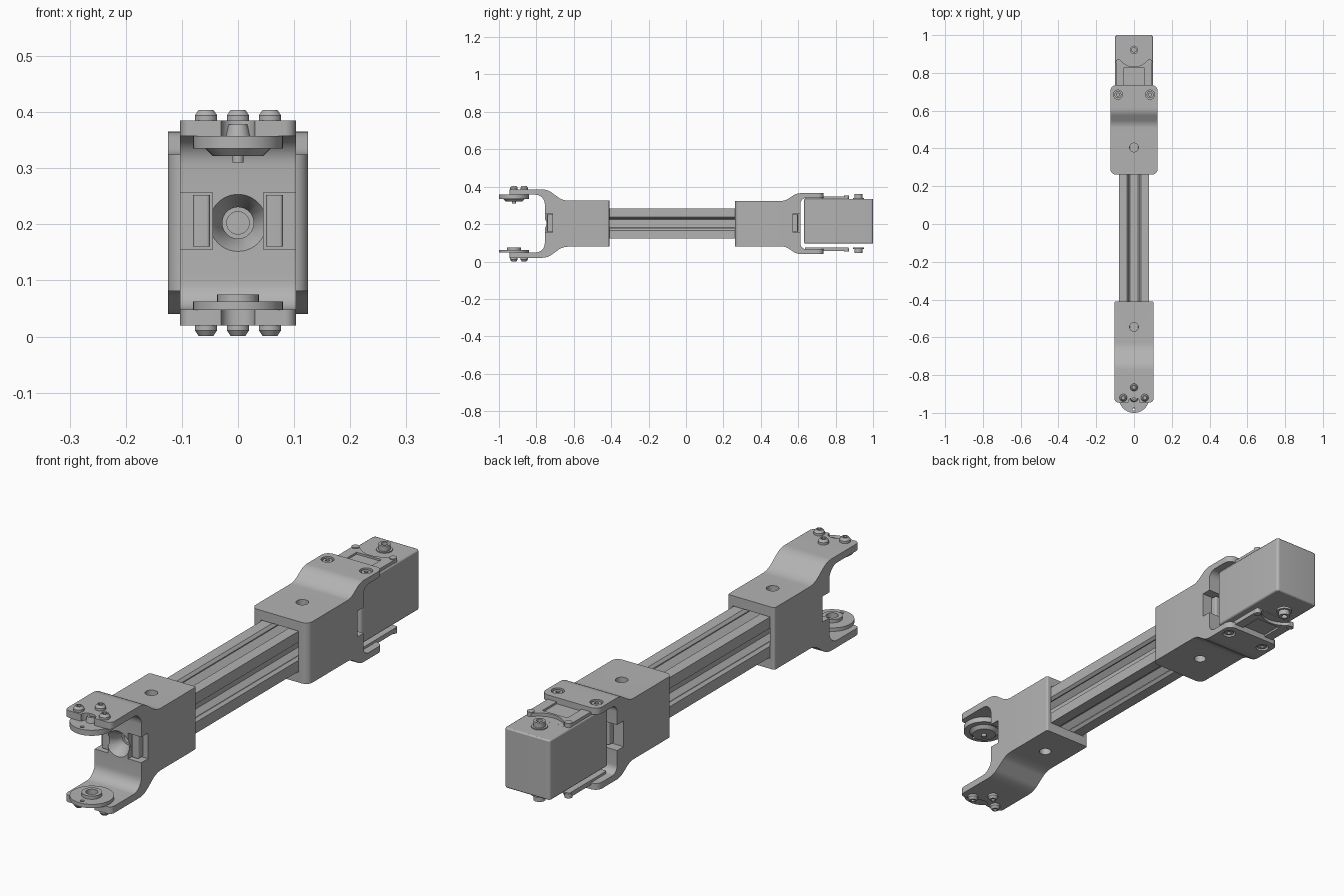
import bpy, bmesh, math
from mathutils import Matrix, Vector

if "Cube" in bpy.data.objects:
    bpy.data.objects.remove(bpy.data.objects["Cube"], do_unlink=True)

ZC = 0.2025          # height of the long axis
parts = []

grey = bpy.data.materials.new("plain grey")
grey.use_nodes = True
grey.diffuse_color = (0.45, 0.45, 0.45, 1)
grey.node_tree.nodes["Principled BSDF"].inputs["Base Color"].default_value = (0.45, 0.45, 0.45, 1)


def finish(name, bm):
    bmesh.ops.recalc_face_normals(bm, faces=bm.faces)
    mesh = bpy.data.meshes.new(name)
    bm.to_mesh(mesh)
    bm.free()
    mesh.materials.append(grey)
    ob = bpy.data.objects.new(name, mesh)
    bpy.context.scene.collection.objects.link(ob)
    parts.append(ob)
    return ob


def fillet(corners, steps=8):
    """Round each (a, b, radius) corner of a closed outline."""
    out = []
    for i, (a, b, r) in enumerate(corners):
        p = Vector((a, b))
        if r == 0:
            out.append(p)
            continue
        u = (Vector(corners[i - 1][:2]) - p).normalized()
        v = (Vector(corners[(i + 1) % len(corners)][:2]) - p).normalized()
        half = u.angle(v) / 2
        centre = p + (u + v).normalized() * (r / math.sin(half))
        t = r / math.tan(half)
        start, end = p + u * t - centre, p + v * t - centre
        sweep = start.angle_signed(end)
        for k in range(steps + 1):
            out.append(centre + Matrix.Rotation(-sweep * k / steps, 2) @ start)
    return out


def prism(name, outline, axis, lo, hi):
    place = {"x": lambda p: (lo, p[0], p[1]),
             "y": lambda p: (p[0], lo, p[1]),
             "z": lambda p: (p[0], p[1], lo)}[axis]
    bm = bmesh.new()
    face = bm.faces.new([bm.verts.new(place(p)) for p in outline])
    ext = bmesh.ops.extrude_face_region(bm, geom=[face])["geom"]
    shift = Vector([(hi - lo) * (axis == c) for c in "xyz"])
    bmesh.ops.translate(bm, vec=shift, verts=[g for g in ext if isinstance(g, bmesh.types.BMVert)])
    return finish(name, bm)


def box(name, x, y, z, r=0):
    corners = [(x[0], y[0], r), (x[1], y[0], r), (x[1], y[1], r), (x[0], y[1], r)]
    return prism(name, fillet(corners), "z", *z)


def rod(name, x, y, z0, z1, r1, r2=None, seg=40):
    """Upright round part with radius r1 at z0 and r2 at z1."""
    bm = bmesh.new()
    bmesh.ops.create_cone(bm, cap_ends=True, segments=seg, radius1=r1, radius2=r1 if r2 is None else r2,
                          depth=z1 - z0, matrix=Matrix.Translation((x, y, (z0 + z1) / 2)))
    return finish(name, bm)


def side_rod(name, x, y0, y1, r1, r2):
    """Round part lying along y at the axis height."""
    ob = rod(name, 0, 0, y0, y1, r1, r2)
    ob.data.transform(Matrix.Translation((x, 0, ZC)) @ Matrix.Rotation(-math.pi / 2, 4, "X"))
    return ob


def cut(ob, tool, operation="DIFFERENCE"):
    mod = ob.modifiers.new("cut", "BOOLEAN")
    mod.operation, mod.solver, mod.object = operation, "EXACT", tool
    bpy.context.view_layer.objects.active = ob
    bpy.ops.object.modifier_apply(modifier="cut")
    parts.remove(tool)
    bpy.data.objects.remove(tool, do_unlink=True)


def flip(ob, s):
    """Turn a part built above the axis over to the lower side when s is -1."""
    if s < 0:
        ob.data.transform(Matrix.Translation((0, 0, 2 * ZC)) @ Matrix.Diagonal((1, 1, -1, 1)))
        ob.data.flip_normals()
    return ob


def bracket(name, half, w, r_low, r_high, socket, hole_y, notch):
    """Forked bracket: side outline trimmed by a rounded plan, then drilled."""
    outline = [(y, ZC + d, r) for y, d, r in half] + [(y, ZC - d, r) for y, d, r in reversed(half)]
    ob = prism(name, fillet(outline), "x", -w - 0.02, w + 0.02)
    ys = [p[0] for p in half]
    lo, hi = min(ys), max(ys)
    plan = [(-w, lo, r_low), (w, lo, r_low), (w, hi, r_high), (-w, hi, r_high)]
    cut(ob, prism("plan", fillet(plan), "z", -0.1, 0.5), "INTERSECT")
    cut(ob, box("socket", (-0.083, 0.083), socket, (ZC - 0.083, ZC + 0.083)))
    cut(ob, rod("cross_hole", 0, hole_y, -0.1, 0.5, 0.023))
    for s in (1, -1):
        cut(ob, box("notch", sorted((s * 0.045, s * 0.2)), notch, (0.155, 0.257)))
    return ob


# Aluminium bar with a slot on each of its four sides
half_side = [(-0.08, 0.08), (-0.036, 0.08), (-0.027, 0.069), (-0.027, 0.064),
             (-0.044, 0.064), (-0.044, 0.054), (-0.022, 0.032)]
side = half_side + [(-a, b) for a, b in reversed(half_side[1:])]
section = []
for k in range(4):
    turn = Matrix.Rotation(-k * math.pi / 2, 2)
    section += [turn @ Vector(p) + Vector((0, ZC)) for p in side]
bar = prism("slotted_bar", section, "y", -0.69, 0.54)
cut(bar, side_rod("bore", 0, -0.8, 0.7, 0.02, 0.02))

# Front fork
front = bracket("front_fork",
                [(-0.41, 0.1235, 0), (-0.66, 0.1235, 0.09), (-0.74, 0.1825, 0.09), (-0.945, 0.1825, 0),
                 (-0.945, 0.1545, 0), (-0.755, 0.1545, 0.05)],
                0.103, 0.02, 0.008, (-0.69, -0.3), -0.545, (-0.8, -0.713))
cut(front, side_rod("countersink", 0, -0.757, -0.715, 0.052, 0.028))
cut(front, side_rod("bolt_hole", 0, -0.73, -0.6, 0.028, 0.028))
for s in (1, -1):
    tip = [(-0.03, -0.92, 0.025), (-0.03, -1, 0), (0.03, -1, 0), (0.03, -0.92, 0.025)]
    cut(front, flip(prism("tip_notch", fillet(tip), "z", 0.3, 0.5), s))

# Rear fork
rear = bracket("rear_fork",
               [(0.262, 0.1215, 0), (0.53, 0.1215, 0.07), (0.592, 0.1625, 0.07), (0.735, 0.1625, 0),
                (0.735, 0.137, 0), (0.612, 0.137, 0.03)],
               0.125, 0.028, 0.03, (0.2, 0.55), 0.405, (0.572, 0.7))
cut(rear, side_rod("rear_bolt_hole", 0, 0.5, 0.7, 0.03, 0.05))

# Nuts seated in the side notches
for s, tag in ((1, "left"), (-1, "right")):
    xs = sorted((s * 0.05, s * 0.08))
    box(f"front_nut_{tag}", xs, (-0.742, -0.705), (0.16, 0.252), 0.006)
    box(f"rear_nut_{tag}", xs, (0.565, 0.598), (0.16, 0.252), 0.006)

for s, tag in ((1, "upper"), (-1, "lower")):
    # Pan-head screws holding the round horns
    for i, (x, y) in enumerate([(-0.057, -0.92), (0.057, -0.92), (0, -0.865)]):
        head = flip(rod(f"{tag}_horn_screw_{i}", x, y, 0.38, 0.394, 0.02), s)
        crown = flip(rod(f"{tag}_horn_screw_crown_{i}", x, y, 0.394, 0.404, 0.02, 0.013), s)
        cut(crown, flip(rod("hex", x, y, 0.396, 0.42, 0.009, seg=6), s))

    # Countersunk screws in the rear fork arms
    for x in (-0.085, 0.085):
        cut(rear, flip(rod("screw_seat", x, 0.685, 0.35, 0.4, 0.024), s))
        screw = flip(rod(f"{tag}_arm_screw", x, 0.685, 0.345, 0.361, 0.018), s)
        cut(screw, flip(rod("hex", x, 0.685, 0.353, 0.4, 0.009, seg=6), s))

    # Motor cover rails, hollowed round the shaft
    cover = flip(box(f"{tag}_motor_cover", (-0.095, 0.095), (0.635, 0.87), (0.33, 0.348), 0.006), s)
    cut(cover, flip(rod("shaft_clearance", 0, 0.925, 0.3351, 0.4, 0.092), s))
    cut(cover, flip(box("channel", (-0.055, 0.055), (0.735, 0.825), (0.34, 0.4)), s))
    for x in (-0.083, 0.083):
        flip(rod(f"{tag}_cover_screw", x, 0.858, 0.335, 0.352, 0.014), s)

    # Motor output shaft
    shaft = flip(rod(f"{tag}_motor_shaft", 0, 0.922, 0.33, 0.36, 0.022, seg=20), s)
    cut(shaft, flip(rod("shaft_bore", 0, 0.922, 0.345, 0.4, 0.012), s))
    flip(rod(f"{tag}_shaft_collar", 0, 0.922, 0.33, 0.339, 0.03), s)

# Motor case
motor = box("motor_case", (-0.1, 0.1), (0.632, 1.0), (0.096, 0.335), 0.012)
bevel = motor.modifiers.new("soft_edges", "BEVEL")
bevel.width, bevel.segments, bevel.limit_method = 0.005, 2, "ANGLE"

# Upper horn: flange, tapered boss, shaft screw
flange = rod("upper_horn", 0, -0.92, 0.335, 0.357, 0.08, seg=56)
cut(flange, rod("rim_hole", 0, -0.98, 0.3, 0.4, 0.008))
rod("upper_horn_boss", 0, -0.92, 0.322, 0.335, 0.045, 0.058)
rod("upper_horn_pin", 0, -0.92, 0.31, 0.322, 0.01)
centre = rod("centre_screw", 0, -0.92, 0.357, 0.378, 0.022, 0.017)
cut(centre, rod("hex", 0, -0.92, 0.368, 0.4, 0.009, seg=6))

# Lower horn: flange with an open bearing ring
flange = rod("lower_horn", 0, -0.92, 0.047, 0.062, 0.08, seg=56)
ring = rod("lower_horn_ring", 0, -0.92, 0.062, 0.075, 0.037)
for ob in (flange, ring):
    cut(ob, rod("ring_bore", 0, -0.92, 0, 0.1, 0.022))
cut(flange, rod("rim_hole", 0, -0.98, 0, 0.1, 0.008))

# Smooth rounded faces while keeping hard edges
bpy.ops.object.select_all(action="DESELECT")
for ob in parts:
    ob.select_set(True)
bpy.context.view_layer.objects.active = parts[0]
bpy.ops.object.shade_smooth_by_angle(angle=math.radians(30))
